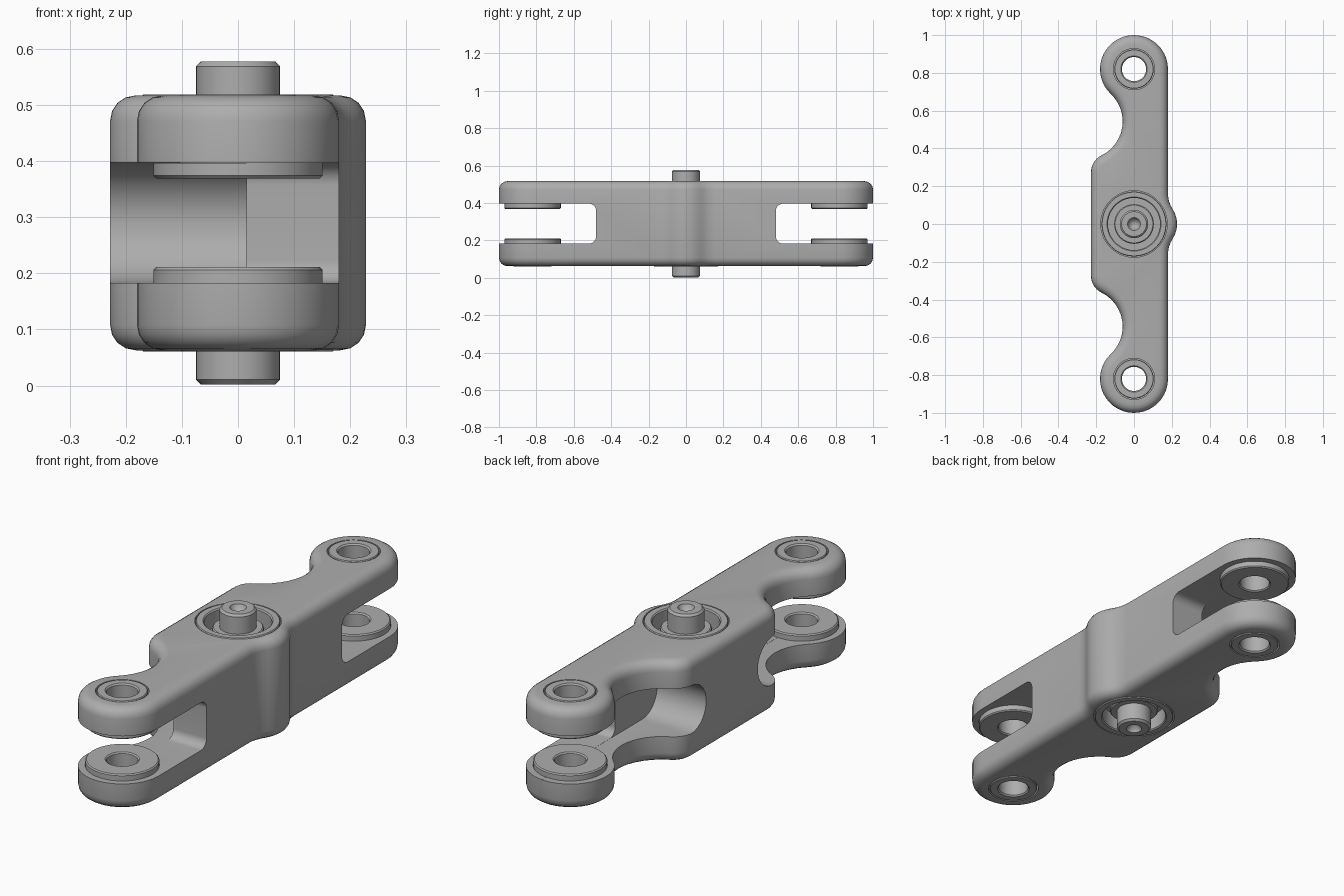
import bpy
import bmesh
from math import sin, cos, radians, degrees, atan2, sqrt
from mathutils import Vector, Matrix

if "Cube" in bpy.data.objects:
    bpy.data.objects.remove(bpy.data.objects["Cube"], do_unlink=True)

MID = 0.29        # height of the symmetry plane
HALF = 0.227      # half thickness of the body
EYE_Y = 0.82      # distance of the end eyes from the centre
SLOT = 0.107      # half height of the fork slots

steel = bpy.data.materials.new("grey_steel")
steel.use_nodes = True
GREY = (0.42, 0.42, 0.42, 1)
steel.diffuse_color = GREY
steel.node_tree.nodes["Principled BSDF"].inputs["Base Color"].default_value = GREY


def finish(bm, name):
    bmesh.ops.recalc_face_normals(bm, faces=bm.faces)
    mesh = bpy.data.meshes.new(name)
    bm.to_mesh(mesh)
    bm.free()
    obj = bpy.data.objects.new(name, mesh)
    bpy.context.collection.objects.link(obj)
    mesh.materials.append(steel)
    return obj


def activate(obj):
    bpy.ops.object.select_all(action='DESELECT')
    obj.select_set(True)
    bpy.context.view_layer.objects.active = obj


def smooth(obj):
    activate(obj)
    bpy.ops.object.shade_smooth_by_angle(angle=radians(32))


def arc(cx, cy, r, start, end, step=9):
    n = max(2, round(abs(end - start) / step))
    angles = [radians(start + (end - start) * i / n) for i in range(n + 1)]
    return [(cx + r * cos(a), cy + r * sin(a)) for a in angles]


def prism(points, depth):
    """Extrude a list of 3D points along a vector."""
    bm = bmesh.new()
    face = bm.faces.new([bm.verts.new(p) for p in points])
    new = bmesh.ops.extrude_face_region(bm, geom=[face])["geom"]
    verts = [g for g in new if isinstance(g, bmesh.types.BMVert)]
    bmesh.ops.translate(bm, verts=verts, vec=depth)
    bmesh.ops.recalc_face_normals(bm, faces=bm.faces)
    return bm


def lathe(name, profile, y=0, flip=1, segments=40):
    """Spin a closed (radius, height above mid plane) profile about z."""
    bm = bmesh.new()
    verts = [bm.verts.new((r, 0, z * flip)) for r, z in profile]
    edges = [bm.edges.new((v, verts[i - 1])) for i, v in enumerate(verts)]
    bmesh.ops.spin(bm, geom=verts + edges, cent=(0, 0, 0), axis=(0, 0, 1),
                   angle=radians(360), steps=segments)
    bmesh.ops.remove_doubles(bm, verts=bm.verts, dist=1e-5)
    bmesh.ops.translate(bm, verts=bm.verts, vec=(0, y, MID))
    return finish(bm, name)


def cut(obj, cutter):
    cutter.hide_render = True
    mod = obj.modifiers.new("cut", 'BOOLEAN')
    mod.operation = 'DIFFERENCE'
    mod.solver = 'EXACT'
    mod.object = cutter
    activate(obj)
    bpy.ops.object.modifier_apply(modifier=mod.name)
    bpy.data.objects.remove(cutter, do_unlink=True)


def cylinder_cutter(r, low, high, y=0):
    return lathe("hole_cutter", [(0, low), (r, low), (r, high), (0, high)], y)


# Plan outline of the body: tangent arcs for one half, then mirrored
neck_y = EYE_Y - sqrt(0.38 ** 2 - 0.26 ** 2)
corner_y = neck_y - sqrt(0.30 ** 2 - 0.132 ** 2)
neck_a = degrees(atan2(EYE_Y - neck_y, 0.26))
corner_a = degrees(atan2(corner_y - neck_y, 0.132))
blend_y = sqrt(0.293 ** 2 - 0.245 ** 2)
blend_a = degrees(atan2(blend_y, 0.245))
half = (arc(0.085, 0, 0.143, 0, blend_a)
        + arc(0.33, blend_y, 0.15, 180 + blend_a, 180)
        + arc(0, EYE_Y, 0.18, 0, 180 + neck_a)
        + arc(-0.26, neck_y, 0.20, neck_a, corner_a)
        + arc(-0.128, corner_y, 0.10, 180 + corner_a, 180))
outline = []
for p in half + [(x, -y) for x, y in reversed(half)]:
    if not outline or (Vector(p) - Vector(outline[-1])).length > 1e-3:
        outline.append(p)
if (Vector(outline[0]) - Vector(outline[-1])).length < 1e-3:
    outline.pop()

# Body with rounded rims
bm = prism([(x, y, MID - HALF) for x, y in outline], (0, 0, 2 * HALF))
rims = [e for e in bm.edges if abs(e.verts[0].co.z - e.verts[1].co.z) < 1e-5]
bmesh.ops.bevel(bm, geom=rims, offset=0.045, segments=4, profile=0.5,
                affect='EDGES')
body = finish(bm, "body")

# Fork slots: shallow with small corners, and a deeper round-ended pocket
for side in (-1, 1):
    for inner, r, h, x0, x1 in ((0.48, 0.04, SLOT, -0.4, 0.4),
                                (0.183, SLOT, SLOT + 0.0005, -0.4, 0.015)):
        low = arc(inner + r, r - h, r, 270, 180)
        high = arc(inner + r, h - r, r, 180, 90)
        if r == SLOT:
            high = high[1:]
            low[-1] = (inner, 0)
        loop = [(1.2, -h)] + low + high + [(1.2, h)]
        pts = [(x0, side * y, MID + z) for y, z in loop]
        cut(body, finish(prism(pts, (x1 - x0, 0, 0)), "slot_cutter"))

# Holes for the end bushings and the central bearing seats
FLOOR = HALF - 0.075
for side in (-1, 1):
    cut(body, cylinder_cutter(0.109, -0.5, 0.5, side * EYE_Y))
    cut(body, cylinder_cutter(0.176, *sorted((side * FLOOR, side * 0.5))))
smooth(body)

# Flanged bushings in the four eyes
bushing = [(0.064, 0.084), (0.070, 0.079), (0.146, 0.079), (0.151, 0.084),
           (0.151, SLOT), (0.104, SLOT), (0.104, HALF - 0.002),
           (0.101, HALF + 0.002), (0.070, HALF + 0.002), (0.064, HALF - 0.004)]
for y, end in ((-EYE_Y, "front"), (EYE_Y, "back")):
    for flip, level in ((1, "upper"), (-1, "lower")):
        smooth(lathe(f"{end}_{level}_bushing", bushing, y, flip))

# Bearing rings and inner collars around the pin
ring = [(0.138, FLOOR - 0.01), (0.172, FLOOR - 0.01), (0.172, HALF - 0.002),
        (0.169, HALF + 0.002), (0.143, HALF + 0.002), (0.138, HALF - 0.003)]
collar = [(0.07, FLOOR - 0.01), (0.105, FLOOR - 0.01), (0.105, HALF - 0.03),
          (0.10, HALF - 0.025), (0.07, HALF - 0.025)]
for flip, level in ((1, "upper"), (-1, "lower")):
    smooth(lathe(f"{level}_bearing_ring", ring, 0, flip))
    smooth(lathe(f"{level}_collar", collar, 0, flip))

# Central pin with chamfered ends and centre-drilled tips
tip = [(0, 0.24), (0.032, 0.282), (0.034, 0.288), (0.066, 0.288), (0.075, 0.279)]
smooth(lathe("central_pin", tip + [(r, -z) for r, z in reversed(tip)],
             segments=32))
